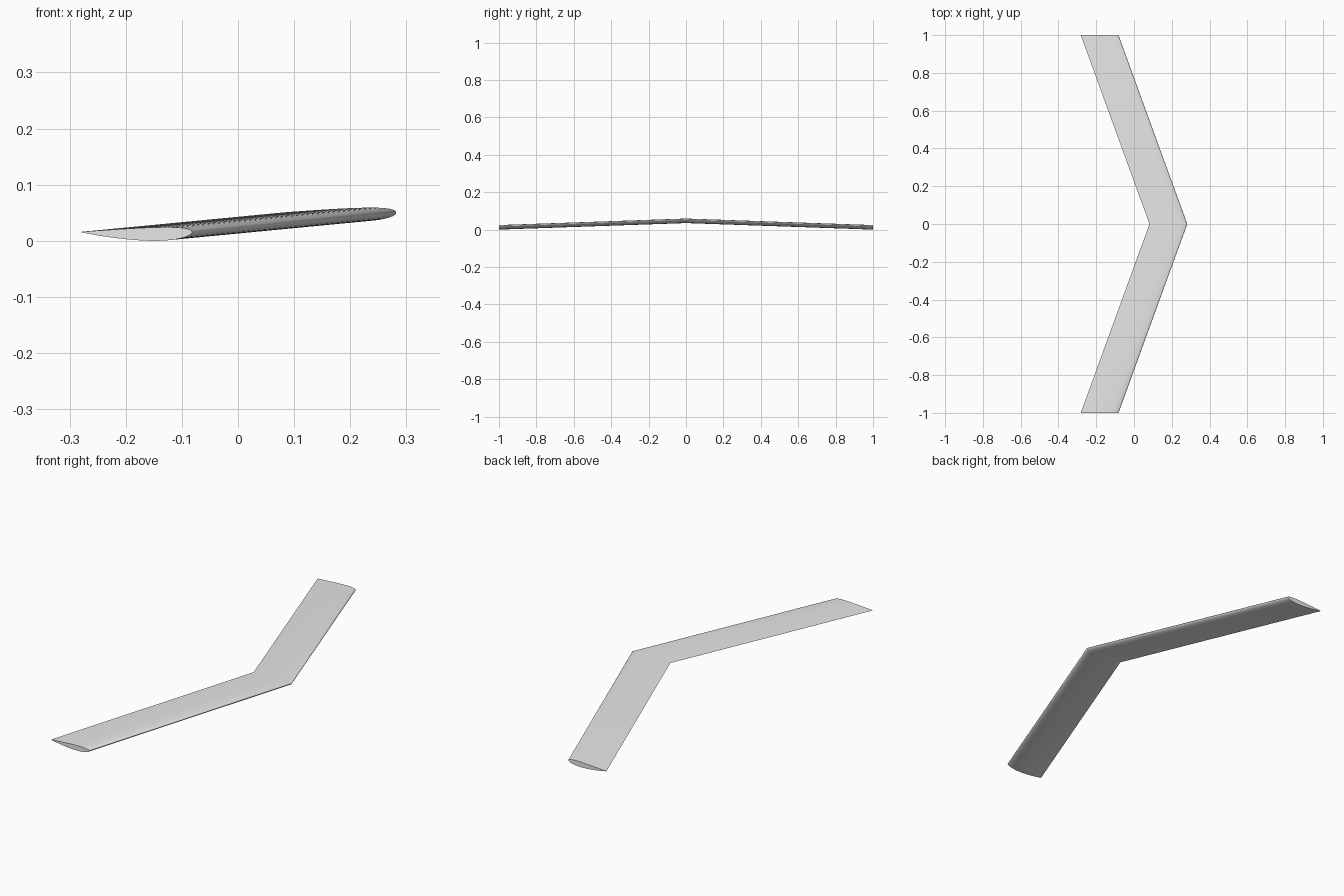
import bpy, bmesh, math

cube = bpy.data.objects.get("Cube")
if cube:
    bpy.data.objects.remove(cube, do_unlink=True)

CHORD = 0.2
SWEEP = math.tan(math.radians(20))
DROP = math.tan(math.radians(2))
CAMBER, CAMBER_POS, THICK = 0.02, 0.4, 0.12
STEPS = 32
NOSE_X = (CHORD + SWEEP) / 2


def surface(t, side):
    """Point on the cambered section, t from nose (0) to trailing edge (1)."""
    half = 5 * THICK * (0.2969 * math.sqrt(t) - 0.126 * t - 0.3516 * t**2
                        + 0.2843 * t**3 - 0.1036 * t**4)
    p = CAMBER_POS
    span = p if t < p else 1 - p
    mid = CAMBER * (1 - ((t - p) / span) ** 2)
    slope = math.atan(2 * CAMBER * (p - t) / span ** 2)
    return (-CHORD * (t - side * half * math.sin(slope)),
            -CHORD * (mid + side * half * math.cos(slope)))


# Airfoil section: over one side from the trailing edge, back along the other
ts = [(1 - math.cos(math.pi * i / STEPS)) / 2 for i in range(STEPS + 1)]
profile = [surface(t, -1) for t in reversed(ts)]
profile += [surface(t, 1) for t in ts[1:-1]]
low = min(z for x, z in profile)

# Half wing: root and tip sections, skin and tip cap
bm = bmesh.new()


def section(y):
    return [bm.verts.new((NOSE_X + x - SWEEP * y, -y, z - low + DROP * (1 - y)))
            for x, z in profile]


root, tip = section(0), section(1)
n = len(profile)
for i in range(n):
    j = (i + 1) % n
    bm.faces.new((root[i], root[j], tip[j], tip[i]))
bm.faces.new(tip)
bmesh.ops.recalc_face_normals(bm, faces=bm.faces)
# Tip cap must face outward
cap = next(f for f in bm.faces if len(f.verts) > 4)
if cap.normal.y > 0:
    bmesh.ops.reverse_faces(bm, faces=bm.faces)

mesh = bpy.data.meshes.new("swept_wing")
bm.to_mesh(mesh)
bm.free()
wing = bpy.data.objects.new("swept_wing", mesh)
bpy.context.collection.objects.link(wing)

# Light grey finish
grey = bpy.data.materials.new("light_grey")
grey.use_nodes = True
color = (0.8, 0.8, 0.8, 1)
grey.diffuse_color = color
grey.node_tree.nodes["Principled BSDF"].inputs["Base Color"].default_value = color
mesh.materials.append(grey)

# Smooth skin with sharp tips and trailing edge
bpy.ops.object.select_all(action='DESELECT')
wing.select_set(True)
bpy.context.view_layer.objects.active = wing
bpy.ops.object.shade_smooth_by_angle(angle=math.radians(30))

# Opposite half
mirror = wing.modifiers.new("opposite_half", 'MIRROR')
mirror.use_axis = (False, True, False)
mirror.use_clip = True
